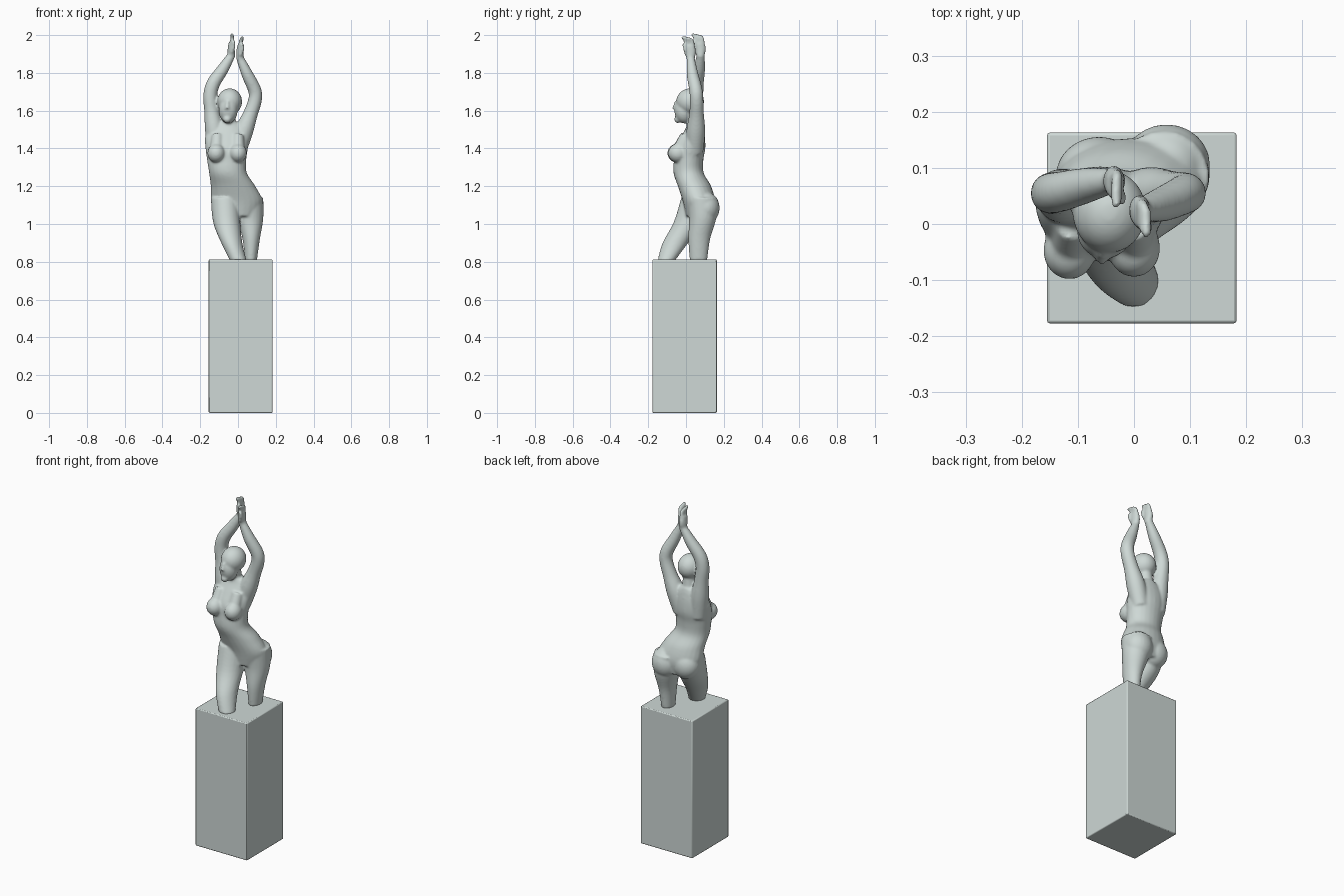
import bpy, bmesh, math
from mathutils import Vector, Matrix

cube = bpy.data.objects.get("Cube")
if cube:
    bpy.data.objects.remove(cube, do_unlink=True)

stone = bpy.data.materials.new("pale_stone")
stone.use_nodes = True
COLOUR = (0.62, 0.69, 0.67, 1)
stone.diffuse_color = COLOUR
stone.node_tree.nodes["Principled BSDF"].inputs["Base Color"].default_value = COLOUR
SIDES = 24


def spline(a, b, c, d, t):
    # Catmull-Rom interpolation
    return 0.5 * (2 * b + (c - a) * t + (2 * a - 5 * b + 4 * c - d) * t * t
                  + (3 * b - a - 3 * c + d) * t ** 3)


def loft(bm, rows, upright=False, steps=5):
    """Closed tube through rows of x, y, z, radius across, radius deep."""
    rows = [r if len(r) == 5 else r + (r[3],) for r in rows]
    ext = [rows[0]] + rows + [rows[-1]]
    fine = []
    for i in range(len(rows) - 1):
        for s in range(steps):
            fine.append([spline(*vals, s / steps) for vals in zip(*ext[i:i + 4])])
    fine.append(list(rows[-1]))
    rings = []
    for i, (x, y, z, rx, ry) in enumerate(fine):
        ahead, behind = fine[min(i + 1, len(fine) - 1)], fine[max(i - 1, 0)]
        way = Vector(ahead[:3]) - Vector(behind[:3])
        if upright:
            way = Vector((0, 0, 1))
        way.normalize()
        across = (Vector((1, 0, 0)) - way * way.x).normalized()
        deep = way.cross(across)
        ring = []
        for k in range(SIDES):
            a = math.tau * k / SIDES
            ring.append(bm.verts.new(Vector((x, y, z)) + across * rx * math.cos(a)
                                     + deep * ry * math.sin(a)))
        rings.append(ring)
    for lo, hi in zip(rings, rings[1:]):
        for k in range(SIDES):
            n = (k + 1) % SIDES
            bm.faces.new((lo[k], lo[n], hi[n], hi[k]))
    bm.faces.new(rings[0][::-1])
    bm.faces.new(rings[-1])


def ball(bm, centre, radii, tilt=0):
    m = (Matrix.Translation(centre) @ Matrix.Rotation(tilt, 4, 'X')
         @ Matrix.Diagonal((*radii, 1)))
    bmesh.ops.create_uvsphere(bm, u_segments=24, v_segments=16, radius=1, matrix=m)


def finish(name, bm):
    mesh = bpy.data.meshes.new(name)
    bm.to_mesh(mesh)
    bm.free()
    mesh.materials.append(stone)
    ob = bpy.data.objects.new(name, mesh)
    bpy.context.collection.objects.link(ob)
    return ob


# Plinth with softened edges
bm = bmesh.new()
bmesh.ops.create_cube(bm, size=1, matrix=Matrix.Translation((0.014, -0.007, 0.406))
                      @ Matrix.Diagonal((0.338, 0.34, 0.812, 1)))
plinth = finish("plinth", bm)
bevel = plinth.modifiers.new("soft_edges", 'BEVEL')
bevel.width = 0.005
bevel.segments = 2

fig = bmesh.new()

# Torso, swaying from hips to shoulders
loft(fig, [
    (0.0, 0.07, 1.04, 0.10, 0.07),
    (-0.005, 0.068, 1.12, 0.134, 0.085),
    (-0.026, 0.045, 1.20, 0.118, 0.088),
    (-0.053, 0.014, 1.27, 0.10, 0.08),
    (-0.06, 0.014, 1.34, 0.104, 0.078),
    (-0.06, 0.022, 1.40, 0.112, 0.08),
    (-0.06, 0.036, 1.46, 0.114, 0.064),
    (-0.055, 0.046, 1.51, 0.09, 0.046),
    (-0.052, 0.046, 1.54, 0.05, 0.038)], upright=True)

# Chest and seat
for x, y in ((-0.115, -0.047), (0.0, -0.043)):
    ball(fig, (x, y, 1.375), (0.047, 0.052, 0.05))
    loft(fig, [(x, y, 1.375, 0.036), (x * 0.95, 0.0, 1.47, 0.03)])
ball(fig, (0.058, 0.105, 1.085), (0.078, 0.073, 0.085))
ball(fig, (-0.062, 0.085, 1.095), (0.078, 0.071, 0.082))

# Neck and head
loft(fig, [(-0.052, 0.048, 1.48, 0.05), (-0.05, 0.042, 1.54, 0.037), (-0.047, 0.03, 1.62, 0.038)])
ball(fig, (-0.044, 0.022, 1.648), (0.066, 0.074, 0.07))
ball(fig, (-0.052, -0.012, 1.60), (0.05, 0.05, 0.068), tilt=0.1)
ball(fig, (-0.057, -0.044, 1.554), (0.022, 0.018, 0.02))
loft(fig, [(-0.056, -0.05, 1.65, 0.009), (-0.058, -0.063, 1.607, 0.012)])

# Legs: left one under the hip, right one stepping forward
loft(fig, [(0.052, 0.085, 1.14, 0.082), (0.064, 0.088, 1.03, 0.07, 0.072),
           (0.07, 0.07, 0.92, 0.046, 0.058), (0.068, 0.066, 0.805, 0.032, 0.046)], upright=True)
loft(fig, [(-0.068, 0.055, 1.14, 0.076, 0.08), (-0.06, 0.015, 1.01, 0.072, 0.08),
           (-0.033, -0.056, 0.90, 0.056, 0.068), (0.002, -0.105, 0.805, 0.044, 0.046)], upright=True)

# Raised arms, from shoulder blade to wrist
loft(fig, [(-0.115, 0.045, 1.38, 0.046), (-0.126, 0.05, 1.50, 0.049), (-0.14, 0.055, 1.60, 0.039),
           (-0.147, 0.055, 1.68, 0.037), (-0.13, 0.058, 1.745, 0.036),
           (-0.08, 0.07, 1.82, 0.031), (-0.034, 0.078, 1.895, 0.021)])
loft(fig, [(-0.005, 0.045, 1.38, 0.046), (0.03, 0.052, 1.49, 0.05), (0.065, 0.056, 1.58, 0.039),
           (0.09, 0.056, 1.655, 0.036), (0.088, 0.052, 1.71, 0.035),
           (0.05, 0.035, 1.79, 0.031), (0.012, 0.025, 1.875, 0.021)])

# Hands: flat palm, four curling fingers and a thumb
for x, y, z, lean in ((-0.034, 0.076, 1.885, 0.0), (0.012, 0.024, 1.87, 0.012)):
    loft(fig, [(x, y, z, 0.02, 0.021), (x - 0.002, y, z + 0.04, 0.019, 0.029),
               (x, y - 0.006, z + 0.075, 0.016, 0.028)])
    for k in range(4):
        fy = y - 0.022 + k * 0.012
        loft(fig, [(x, fy, z + 0.065, 0.011), (x + 0.004, fy - 0.006, z + 0.10, 0.010),
                   (x + lean, fy - 0.022, z + 0.122 - 0.004 * k, 0.009)])
    loft(fig, [(x, y - 0.018, z + 0.025, 0.012), (x + 0.012, y - 0.03, z + 0.06, 0.010),
               (x + 0.01, y - 0.036, z + 0.085, 0.008)])

bmesh.ops.recalc_face_normals(fig, faces=fig.faces)
figure = finish("sculpted_figure", fig)

# Fuse the masses into one smooth carved surface
fuse = figure.modifiers.new("fuse", 'REMESH')
fuse.mode = 'VOXEL'
fuse.voxel_size = 0.006
fuse.use_smooth_shade = True
soften = figure.modifiers.new("soften", 'SMOOTH')
soften.factor = 0.5
soften.iterations = 8

bpy.ops.object.select_all(action='DESELECT')
for ob in (plinth, figure):
    ob.select_set(True)
bpy.context.view_layer.objects.active = figure
bpy.ops.object.shade_smooth_by_angle(angle=math.radians(40))
